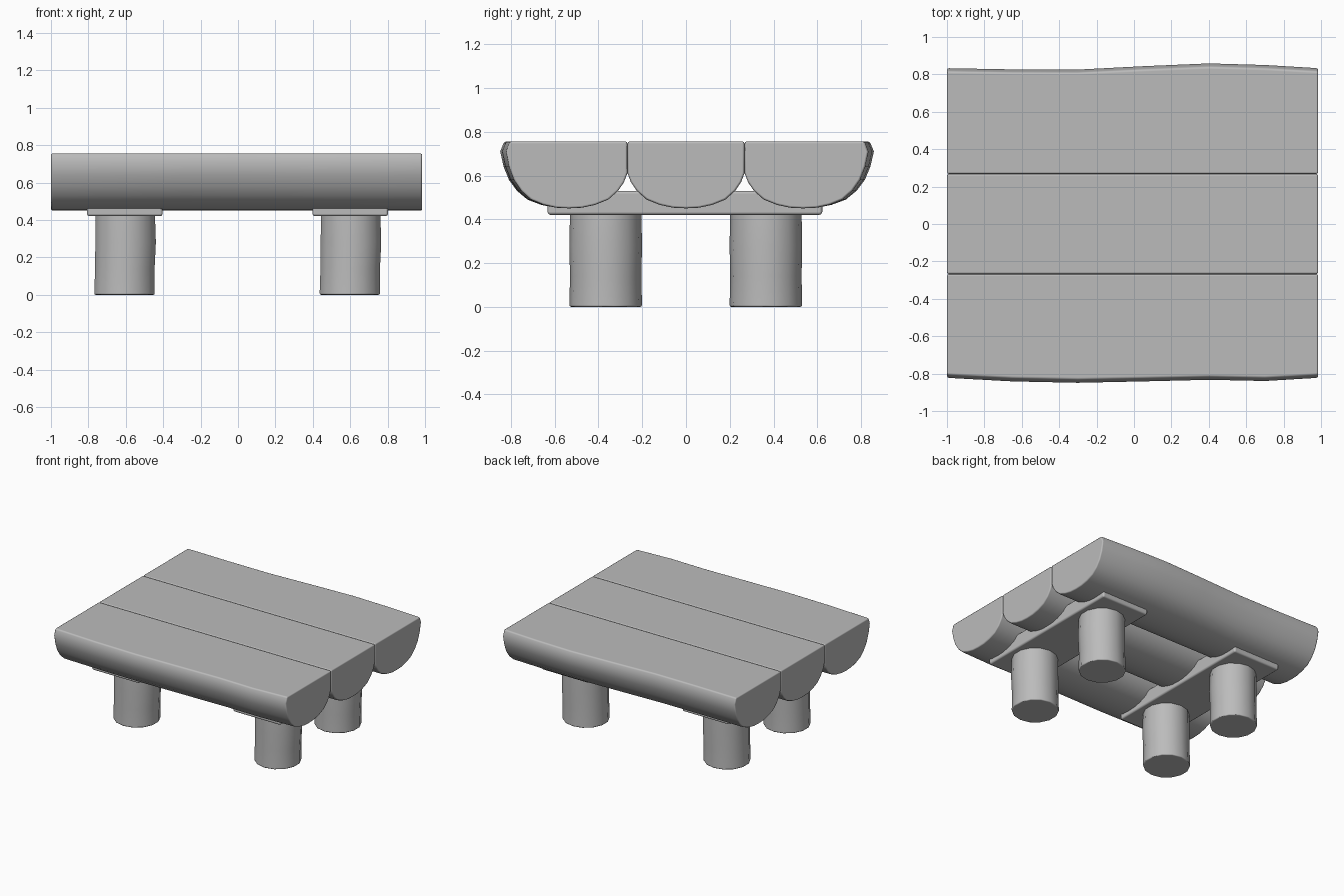
import bpy, bmesh, math

if "Cube" in bpy.data.objects:
    bpy.data.objects.remove(bpy.data.objects["Cube"])

wood = bpy.data.materials.new("plain grey")
wood.diffuse_color = (0.5, 0.5, 0.5, 1)
wood.use_nodes = True
wood.node_tree.nodes["Principled BSDF"].inputs["Base Color"].default_value = wood.diffuse_color


def finish(bm, name, bevel):
    """Turn a bmesh into a bevelled, smooth-shaded object."""
    bmesh.ops.recalc_face_normals(bm, faces=bm.faces)
    me = bpy.data.meshes.new(name)
    bm.to_mesh(me)
    bm.free()
    me.materials.append(wood)
    ob = bpy.data.objects.new(name, me)
    bpy.context.collection.objects.link(ob)
    mod = ob.modifiers.new("worn_edges", "BEVEL")
    mod.width = bevel
    mod.segments = 2
    mod.limit_method = "ANGLE"
    mod.angle_limit = math.radians(45)
    mod.harden_normals = True
    bpy.ops.object.select_all(action="DESELECT")
    ob.select_set(True)
    bpy.context.view_layer.objects.active = ob
    bpy.ops.object.shade_smooth_by_angle(angle=math.radians(40))
    return ob


def loft(rings, name, bevel):
    """Skin a list of matching closed rings and cap both ends."""
    bm = bmesh.new()
    vs = [[bm.verts.new(p) for p in ring] for ring in rings]
    n = len(vs[0])
    for a, b in zip(vs, vs[1:]):
        for i in range(n):
            j = (i + 1) % n
            bm.faces.new((a[i], a[j], b[j], b[i]))
    bm.faces.new(vs[0])
    bm.faces.new(vs[-1])
    return finish(bm, name, bevel)


# Half-log sections: (offset from the log's lowest line, height)
inner = [(0.0, 0.45), (0.06, 0.453), (0.12, 0.466), (0.18, 0.49),
         (0.225, 0.53), (0.252, 0.57), (0.267, 0.61), (0.267, 0.756)]
outer = [(0.06, 0.453), (0.12, 0.466), (0.18, 0.49), (0.225, 0.53),
         (0.26, 0.58), (0.283, 0.64), (0.298, 0.71), (0.28, 0.756)]

# Wavy outer edge along the length: (x, back swell, front swell)
stations = [(-1.0, 0.0, -0.01), (-0.65, -0.006, 0.008), (-0.3, -0.007, 0.015),
            (0.05, 0.01, 0.008), (0.4, 0.024, 0.0), (0.7, 0.016, 0.006),
            (0.985, 0.0, -0.01)]


def half_log(name, side):
    rings = []
    for x, back, front in stations:
        swell = back if side > 0 else front
        if side == 0:
            sec = [(-y, z) for y, z in inner[:0:-1]] + inner
        else:
            far = [(0.535 + y + swell * y / 0.28, z) for y, z in outer]
            near = [(0.535 - y, z) for y, z in inner[::-1]]
            sec = [(y * side, z) for y, z in near + far]
        rings.append([(x, y, z) for y, z in sec])
    return loft(rings, name, 0.01)


half_log("front_seat_log", -1)
half_log("middle_seat_log", 0)
half_log("back_seat_log", 1)

# Cross beams under the seat, and two round legs on each
for label, cx in (("left", -0.605), ("right", 0.6)):
    bm = bmesh.new()
    bmesh.ops.create_cube(bm, size=1)
    for v in bm.verts:
        v.co = (cx + v.co.x * 0.405, v.co.y * 1.255 - 0.005, 0.475 + v.co.z * 0.11)
    finish(bm, label + "_cross_beam", 0.014)

    for row, cy in (("front", -0.367), ("back", 0.365)):
        rings = []
        for z, r, dx in ((0, 0.166, -0.002), (0.14, 0.163, 0.0),
                         (0.28, 0.166, 0.004), (0.43, 0.163, 0.002)):
            rings.append([(cx + dx + r * math.cos(2 * math.pi * (i + 0.5) / 14),
                           cy + r * math.sin(2 * math.pi * (i + 0.5) / 14), z)
                          for i in range(14)])
        loft(rings, label + "_" + row + "_leg", 0.008)
